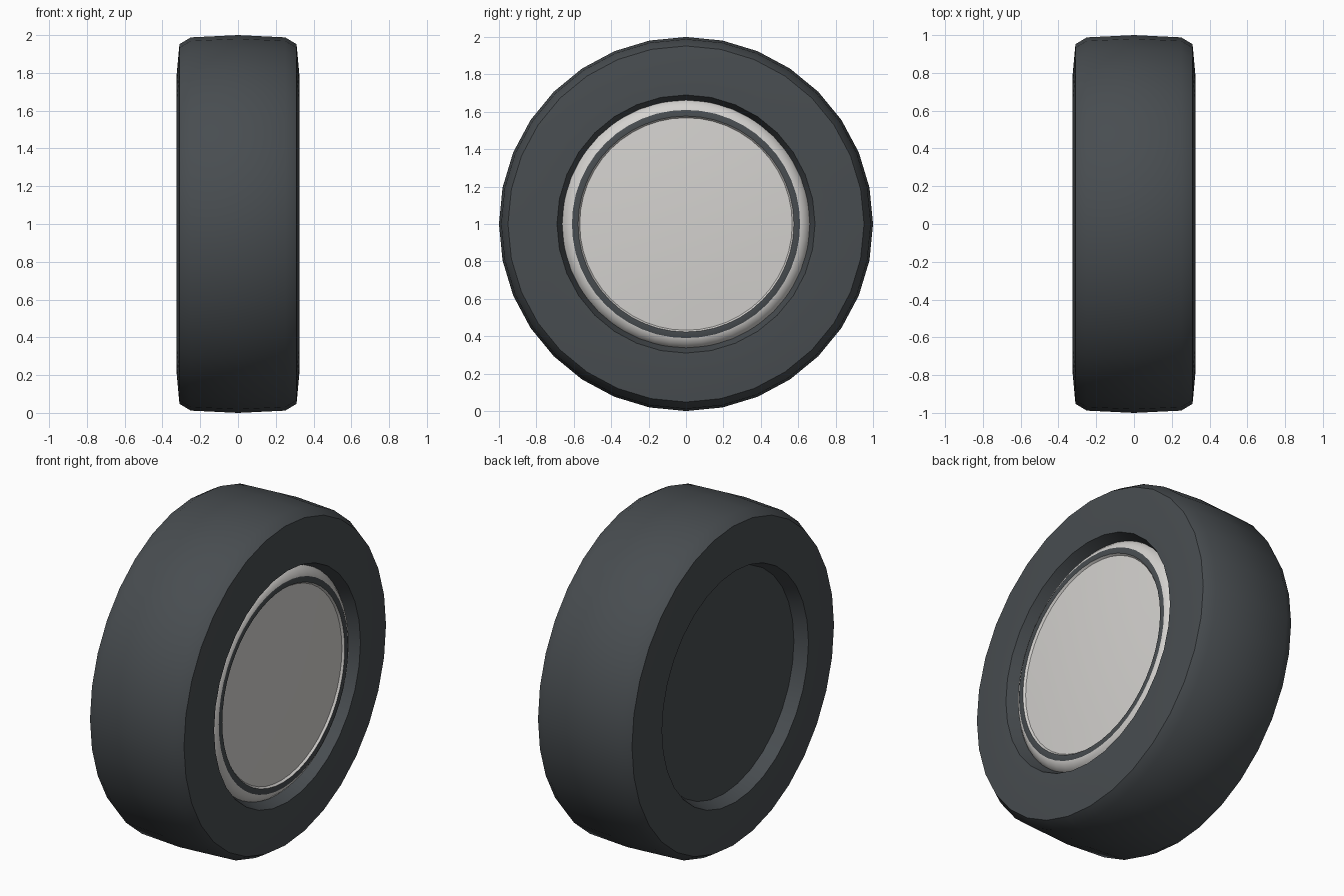
import bpy, bmesh, math

if "Cube" in bpy.data.objects:
    bpy.data.objects.remove(bpy.data.objects["Cube"])


def material(name, rgb):
    m = bpy.data.materials.new(name)
    m.diffuse_color = (*rgb, 1)
    m.use_nodes = True
    m.node_tree.nodes["Principled BSDF"].inputs["Base Color"].default_value = m.diffuse_color
    return m


rubber = material("dark rubber", (0.065, 0.074, 0.081))
metal = material("pale metal", (0.66, 0.645, 0.625))


def revolve(name, profile, sides, mats, rule=None):
    """Spin an (x, radius) profile round the wheel axle; rule(x, r) picks a material."""
    bm = bmesh.new()
    rings = []
    for x, r in profile:
        if r == 0:
            rings.append([bm.verts.new((x, 0, 1))] * sides)
        else:
            rings.append([bm.verts.new((x, r * math.sin(2 * math.pi * i / sides),
                                        1 + r * math.cos(2 * math.pi * i / sides)))
                          for i in range(sides)])
    for k in range(len(profile) - 1):
        a, b = rings[k], rings[k + 1]
        x = (profile[k][0] + profile[k + 1][0]) / 2
        r = (profile[k][1] + profile[k + 1][1]) / 2
        for i in range(sides):
            j = (i + 1) % sides
            f = bm.faces.new(list(dict.fromkeys((a[i], a[j], b[j], b[i]))))
            f.material_index = rule(x, r) if rule else 0
    bmesh.ops.recalc_face_normals(bm, faces=bm.faces)
    me = bpy.data.meshes.new(name)
    bm.to_mesh(me)
    bm.free()
    ob = bpy.data.objects.new(name, me)
    bpy.context.collection.objects.link(ob)
    for m in mats:
        me.materials.append(m)
    bpy.ops.object.select_all(action='DESELECT')
    ob.select_set(True)
    bpy.context.view_layer.objects.active = ob
    bpy.ops.object.shade_smooth_by_angle(angle=math.radians(32))
    return ob


# Tyre: recessed centre, sidewall, shoulder and crowned tread, mirrored
half = [(0.25, 0), (0.25, 0.66), (0.325, 0.69), (0.325, 0.79), (0.31, 0.952), (0.25, 0.988)]
profile = half + [(0, 1.0)] + [(-x, r) for x, r in reversed(half)]
revolve("tyre", profile, 32, [rubber])

# Hub cap on the right side: rounded rim, dark band, stepped-in domed disc
cap = [(0.24, 0.667), (0.262, 0.66), (0.284, 0.638), (0.30, 0.61),
       (0.30, 0.577), (0.288, 0.568)]
cap += [(0.288 + 0.022 * (1 - (r / 0.568) ** 2), r) for r in (0.43, 0.28, 0.14, 0)]
revolve("hub_cap", cap, 48, [metal, rubber],
        lambda x, r: 1 if 0.577 < r < 0.61 else 0)
